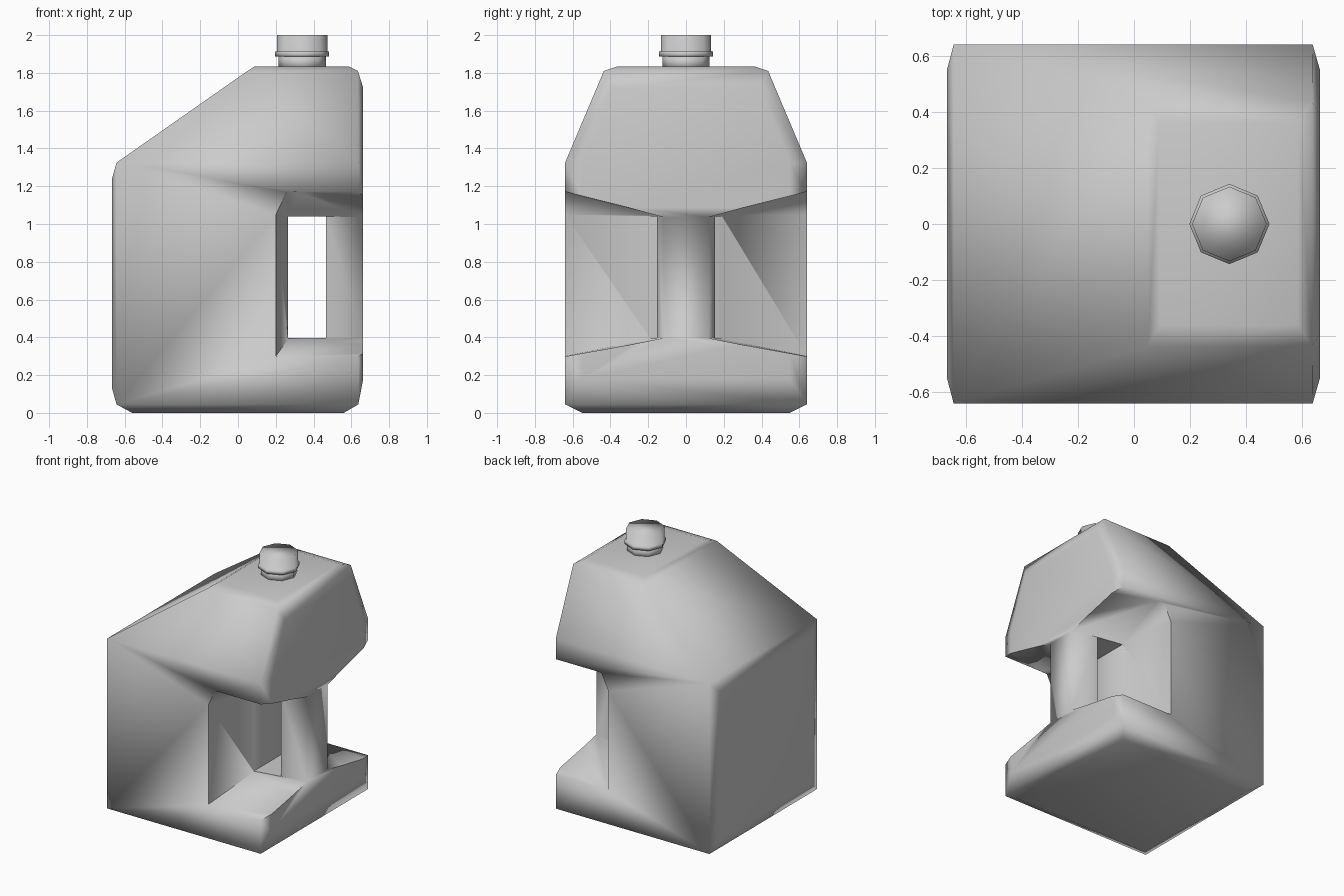
import bpy, bmesh, math

if "Cube" in bpy.data.objects:
    bpy.data.objects.remove(bpy.data.objects["Cube"])


def link(name, bm):
    bmesh.ops.recalc_face_normals(bm, faces=bm.faces)
    me = bpy.data.meshes.new(name)
    bm.to_mesh(me)
    bm.free()
    ob = bpy.data.objects.new(name, me)
    bpy.context.collection.objects.link(ob)
    return ob


def activate(ob):
    bpy.ops.object.select_all(action='DESELECT')
    ob.select_set(True)
    bpy.context.view_layer.objects.active = ob


def hull(name, points):
    """Convex solid around a few points, coplanar triangles merged."""
    bm = bmesh.new()
    for p in points:
        bm.verts.new(p)
    res = bmesh.ops.convex_hull(bm, input=bm.verts)
    loose = [v for v in bm.verts if not v.link_faces]
    bmesh.ops.delete(bm, geom=loose, context='VERTS')
    bmesh.ops.dissolve_limit(bm, angle_limit=math.radians(1),
                             verts=bm.verts, edges=bm.edges)
    return link(name, bm)


def mirror_y(half):
    return [(x, s * y, z) for x, y, z in half for s in (1, -1)]


# Jug body: chamfered block with tapering shoulders
body = hull("jug_body", mirror_y([
    (-.56, .55, 0), (.56, .55, 0),
    (-.643, .64, .045), (.637, .64, .045),
    (-.643, .64, 1.325), (.637, .64, 1.325),
    (-.667, .55, .13), (-.667, .55, 1.24),
    (.663, .55, .18), (.663, .55, 1.32), (.663, .39, 1.72),
    (.05, .435, 1.81), (.635, .435, 1.81),
    (.09, .36, 1.835), (.585, .36, 1.835)]))

# Side recesses, leaving the tapered grip
recess = [(.192, .70, .288), (.192, .70, 1.05), (.257, .70, 1.186),
          (.9, .70, 1.186), (.9, .70, .288),
          (.265, .19, .39), (.265, .19, 1.045),
          (.9, .078, .40), (.9, .078, 1.03)]
cutters = [hull("recess_cutter", [(x, s * y, z) for x, y, z in recess])
           for s in (1, -1)]

# Finger hole between grip and body
cutters.append(hull("hole_cutter", [(x, y, z) for x in (.265, .465)
                                    for y in (-.22, .22) for z in (.397, 1.04)]))

activate(body)
for c in cutters:
    c.hide_render = True
    mod = body.modifiers.new("cut", 'BOOLEAN')
    mod.operation = 'DIFFERENCE'
    mod.solver = 'EXACT'
    mod.object = c
    bpy.ops.object.modifier_apply(modifier=mod.name)
for c in cutters:
    bpy.data.objects.remove(c)
bpy.ops.object.shade_smooth_by_angle(angle=math.radians(80))


# Eight-sided turned parts of the spout
def turned(name, profile, x=.34, sides=8):
    bm = bmesh.new()
    rings = [[bm.verts.new((x + r * math.cos(i * math.tau / sides),
                            r * math.sin(i * math.tau / sides), z))
              for i in range(sides)] for r, z in profile]
    for a, b in zip(rings, rings[1:]):
        for i in range(sides):
            j = (i + 1) % sides
            bm.faces.new((a[i], a[j], b[j], b[i]))
    bm.faces.new(rings[0])
    bm.faces.new(rings[-1])
    ob = link(name, bm)
    activate(ob)
    bpy.ops.object.shade_smooth_by_angle(angle=math.radians(91))
    return ob


turned("neck", [(.125, 1.82), (.125, 1.89)])
turned("cap", [(.143, 1.886), (.143, 1.912), (.133, 1.915), (.133, 2.0)])
